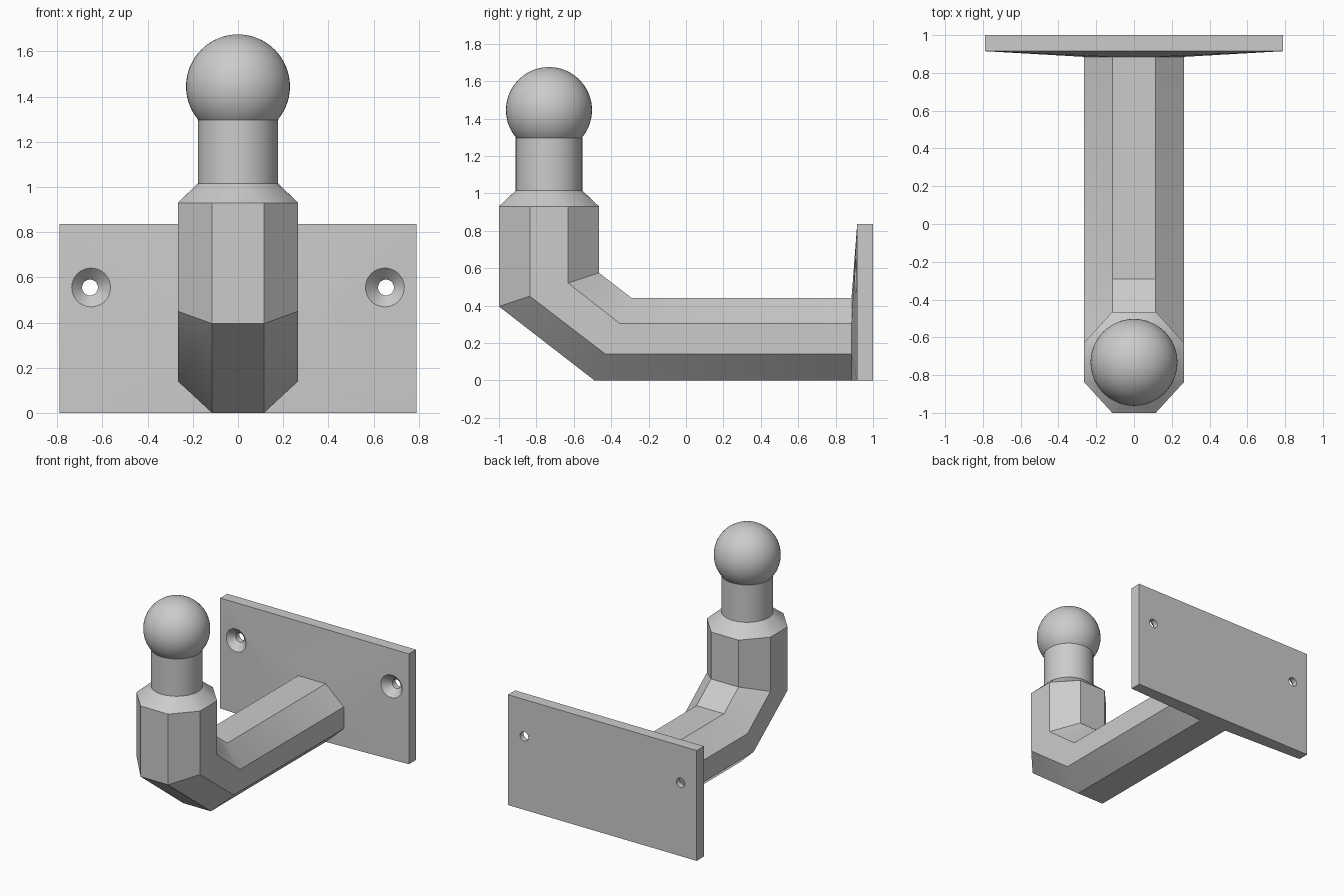
import bpy, bmesh, math
from mathutils import Matrix, Vector

cube = bpy.data.objects.get("Cube")
if cube:
    bpy.data.objects.remove(cube, do_unlink=True)

steel = bpy.data.materials.new("grey steel")
steel.use_nodes = True
grey = (0.6, 0.6, 0.6, 1)
steel.diffuse_color = grey
steel.node_tree.nodes["Principled BSDF"].inputs["Base Color"].default_value = grey

POST_Y = -0.7325   # axis of the upright
HALF, FLAT = 0.266, 0.115   # half width and half flat of the octagon
NECK_R = 0.178


def finish(name, bm):
    bmesh.ops.recalc_face_normals(bm, faces=bm.faces)
    mesh = bpy.data.meshes.new(name)
    bm.to_mesh(mesh)
    bm.free()
    ob = bpy.data.objects.new(name, mesh)
    bpy.context.collection.objects.link(ob)
    mesh.materials.append(steel)
    return ob


def smooth(ob):
    bpy.ops.object.select_all(action='DESELECT')
    ob.select_set(True)
    bpy.context.view_layer.objects.active = ob
    bpy.ops.object.shade_smooth_by_angle(angle=math.radians(30))


def octagon(levels):
    """Eight points from four (y, z) levels, outer side to inner side."""
    widths = (FLAT, HALF, HALF, FLAT)
    right = [Vector((w, y, z)) for w, (y, z) in zip(widths, levels)]
    return right + [Vector((-p.x, p.y, p.z)) for p in reversed(right)]


def circle(r, z, n=48):
    return [Vector((r * math.cos(a), POST_Y + r * math.sin(a), z))
            for a in (2 * math.pi * i / n for i in range(n))]


def loft(name, rings):
    bm = bmesh.new()
    loops = [[bm.verts.new(p) for p in ring] for ring in rings]
    n = len(loops[0])
    for a, b in zip(loops, loops[1:]):
        for i in range(n):
            j = (i + 1) % n
            bm.faces.new((a[i], a[j], b[j], b[i]))
    bm.faces.new(loops[0])
    bm.faces.new(loops[-1])
    return finish(name, bm)


def hull(name, points):
    bm = bmesh.new()
    verts = [bm.verts.new(p) for p in points]
    bmesh.ops.convex_hull(bm, input=verts)
    bmesh.ops.dissolve_limit(bm, angle_limit=0.002, verts=bm.verts, edges=bm.edges)
    return finish(name, bm)


# Bent octagonal arm: wall end, lower bend, upper bend, top of upright
arm_heights = (0, 0.14, 0.305, 0.44)
post_depths = (-1.0, -0.835, -0.63, -0.465)
wall_end = octagon([(0.885, z) for z in arm_heights])
post_top = octagon([(y, 0.93) for y in post_depths])
arm = loft("bent_arm", [
    wall_end,
    octagon(zip((-0.49, -0.43, -0.355, -0.29), arm_heights)),
    octagon(zip(post_depths, (0.395, 0.45, 0.52, 0.575))),
    post_top])
smooth(arm)

# Chamfered collar from the octagon to the round neck
smooth(hull("collar", post_top + circle(NECK_R, 1.015)))

# Neck and ball
smooth(loft("neck", [circle(NECK_R, 1.01), circle(NECK_R, 1.297)]))
bm = bmesh.new()
bmesh.ops.create_uvsphere(bm, u_segments=48, v_segments=32, radius=0.23,
                          matrix=Matrix.Translation((0, POST_Y, 1.445)))
smooth(finish("ball", bm))

# Mounting plate, its front rising gently towards the arm
corners = [Vector((x, y, z)) for x in (-0.79, 0.79)
           for y in (0.915, 1.0) for z in (0, 0.835)]
plate = hull("mounting_plate", corners + wall_end)

# Countersunk screw holes
for side in (-1, 1):
    bm = bmesh.new()
    profile = ((0.125, 0.868), (0.035, 0.958), (0.035, 1.1))
    rings = []
    for r, y in profile:
        rings.append([bm.verts.new((side * 0.655 + r * math.cos(a), y,
                                    0.555 + r * math.sin(a)))
                      for a in (math.tau * i / 32 for i in range(32))])
    for a, b in zip(rings, rings[1:]):
        for i in range(32):
            j = (i + 1) % 32
            bm.faces.new((a[i], a[j], b[j], b[i]))
    bm.faces.new(rings[0])
    bm.faces.new(rings[-1])
    cutter = finish("hole_cutter", bm)
    cutter.hide_render = True
    cut = plate.modifiers.new("screw_hole", 'BOOLEAN')
    cut.operation = 'DIFFERENCE'
    cut.solver = 'EXACT'
    cut.object = cutter
    bpy.context.view_layer.objects.active = plate
    bpy.ops.object.modifier_apply(modifier=cut.name)
    bpy.data.objects.remove(cutter, do_unlink=True)
smooth(plate)
